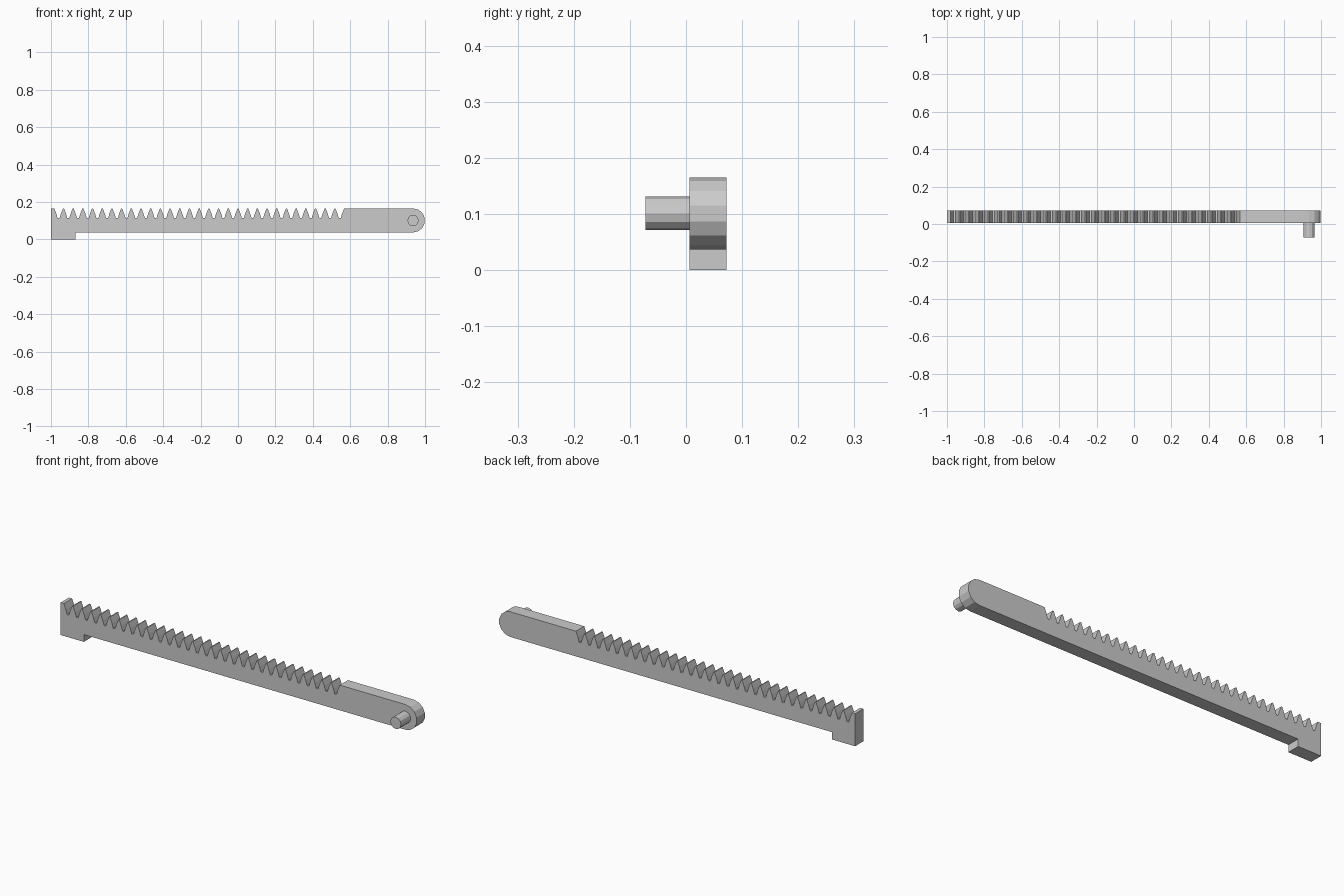
import bpy, bmesh, math
from mathutils import Matrix

cube = bpy.data.objects.get("Cube")
if cube:
    bpy.data.objects.remove(cube)

grey = bpy.data.materials.new("light grey")
grey.use_nodes = True
colour = (0.6, 0.6, 0.6, 1)
grey.diffuse_color = colour
grey.node_tree.nodes["Principled BSDF"].inputs["Base Color"].default_value = colour

BOTTOM, TOP = 0.037, 0.165
FRONT, BACK = 0.006, 0.072
RADIUS = (TOP - BOTTOM) / 2
PIVOT_X, PIVOT_Z = 1 - RADIUS, (TOP + BOTTOM) / 2


def add_object(name, bm):
    bmesh.ops.recalc_face_normals(bm, faces=bm.faces)
    mesh = bpy.data.meshes.new(name)
    bm.to_mesh(mesh)
    bm.free()
    mesh.materials.append(grey)
    obj = bpy.data.objects.new(name, mesh)
    bpy.context.collection.objects.link(obj)


# Bar outline: hooked foot, then underside
outline = [(-1, TOP), (-1, 0), (-0.87, 0), (-0.87, BOTTOM)]

# Rounded end, from the underside up to the top
STEPS = 7
for i in range(STEPS + 1):
    a = -math.pi / 2 + math.pi * i / STEPS
    outline.append((PIVOT_X + RADIUS * math.cos(a), PIVOT_Z + RADIUS * math.sin(a)))

# Tooth gaps, cut from right to left with slightly bulging flanks
GAPS = 30
START, END = -0.985, 0.57
pitch = (END - START) / GAPS
half_gap = [(0.0232, TOP), (0.0125, 0.138), (0.005, 0.113)]
for i in reversed(range(GAPS)):
    centre = START + pitch * (i + 0.5)
    outline += [(centre + w, z) for w, z in half_gap]
    outline += [(centre - w, z) for w, z in reversed(half_gap)]

# Toothed bar
bm = bmesh.new()
face = bm.faces.new([bm.verts.new((x, FRONT, z)) for x, z in outline])
side = bmesh.ops.extrude_face_region(bm, geom=[face], use_keep_orig=True)
moved = [v for v in side["geom"] if isinstance(v, bmesh.types.BMVert)]
bmesh.ops.translate(bm, verts=moved, vec=(0, BACK - FRONT, 0))
add_object("toothed_bar", bm)

# Pivot pin on the front of the rounded end
bm = bmesh.new()
PIN_FRONT, PIN_BACK = -0.072, 0.01
place = Matrix.Translation((PIVOT_X, (PIN_FRONT + PIN_BACK) / 2, PIVOT_Z))
bmesh.ops.create_cone(bm, cap_ends=True, segments=12, radius1=0.03, radius2=0.03,
                      depth=PIN_BACK - PIN_FRONT,
                      matrix=place @ Matrix.Rotation(math.pi / 2, 4, "X"))
add_object("pivot_pin", bm)
